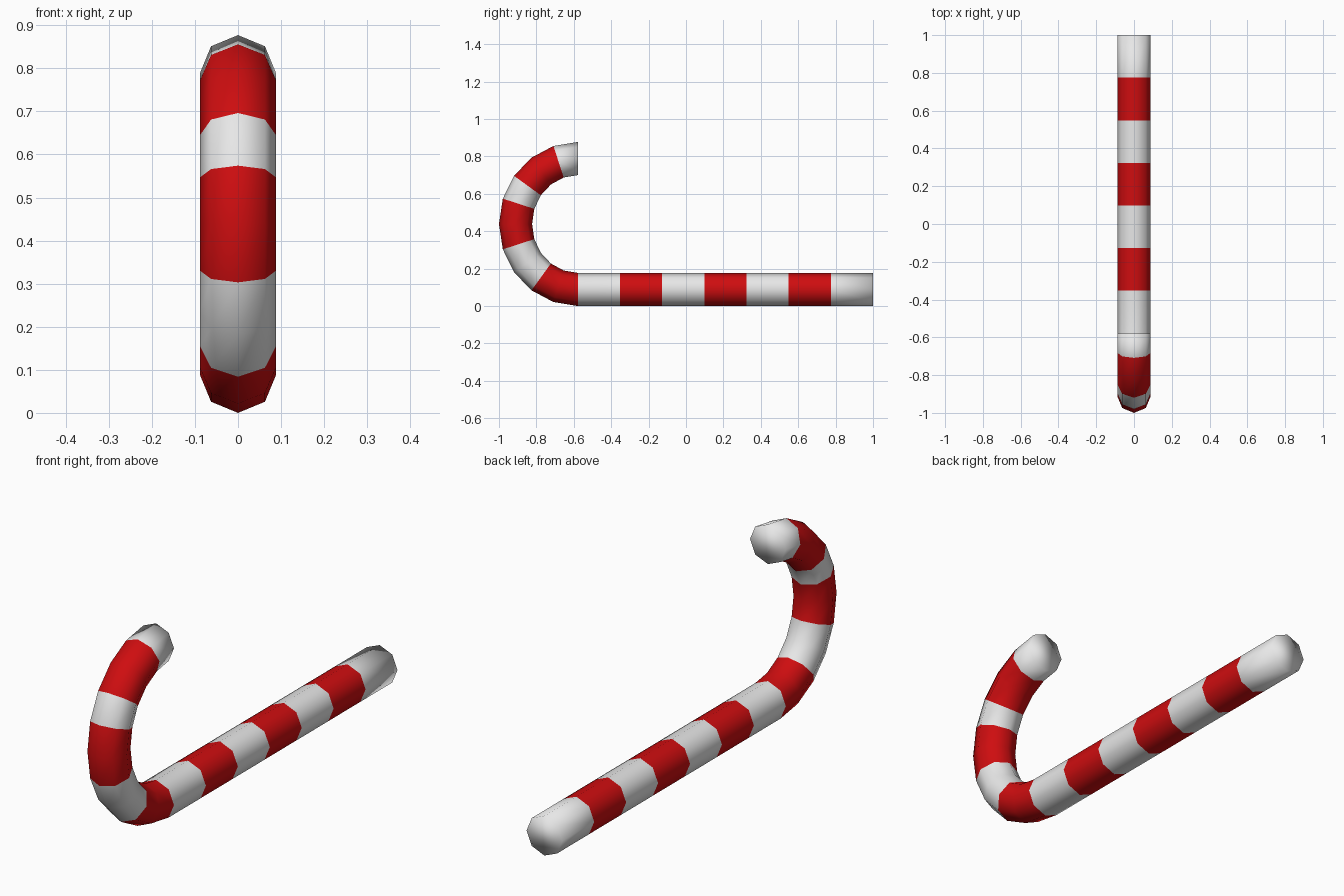
import bpy, bmesh
from math import sin, cos, pi

# Remove the default cube
cube = bpy.data.objects.get("Cube")
if cube:
    bpy.data.objects.remove(cube, do_unlink=True)


def make_material(name, rgb):
    mat = bpy.data.materials.new(name)
    mat.use_nodes = True
    colour = (*rgb, 1.0)
    mat.diffuse_color = colour
    mat.node_tree.nodes["Principled BSDF"].inputs["Base Color"].default_value = colour
    return mat


white = make_material("sugar white", (0.8, 0.8, 0.8))
red = make_material("candy red", (0.62, 0.004, 0.005))

SIDES = 8
TUBE = 0.0885                   # tube radius
REACH, RISE = 0.333, 0.35       # hook radii along y and z
HOOK_Y, HOOK_Z = -0.5785, RISE + TUBE
STRIPES = 7                     # bands on the straight stick
HOOK_STEPS = 10

bm = bmesh.new()


def add_ring(turn, shift=0.0):
    """Octagon across the tube, turned about the hook centre and slid along y."""
    ring = []
    for i in range(SIDES):
        a = 2 * pi * i / SIDES
        out = TUBE * cos(a)
        ring.append(bm.verts.new((TUBE * sin(a),
                                  HOOK_Y + shift - (REACH + out) * sin(turn),
                                  HOOK_Z - (RISE + out) * cos(turn))))
    return ring


# Straight stick, then the half-turn hook
length = 1.0 - HOOK_Y
rings = [add_ring(0.0, length * (1 - k / STRIPES)) for k in range(STRIPES)]
rings += [add_ring(pi * k / HOOK_STEPS) for k in range(HOOK_STEPS + 1)]

# Colour of each segment: even bands on the stick, uneven ones on the hook
bands = "WRWRWRW" + "RRWWRRWRRW"

for a, b, band in zip(rings, rings[1:], bands):
    for i in range(SIDES):
        j = (i + 1) % SIDES
        face = bm.faces.new((a[i], a[j], b[j], b[i]))
        face.material_index = int(band == "R")

# Flat white ends
bm.faces.new(rings[0])
bm.faces.new(rings[-1])

bmesh.ops.recalc_face_normals(bm, faces=bm.faces)
for face in bm.faces:
    face.smooth = True

mesh = bpy.data.meshes.new("striped_cane")
bm.to_mesh(mesh)
bm.free()
mesh.materials.append(white)
mesh.materials.append(red)
cane = bpy.data.objects.new("striped_cane", mesh)
bpy.context.collection.objects.link(cane)
